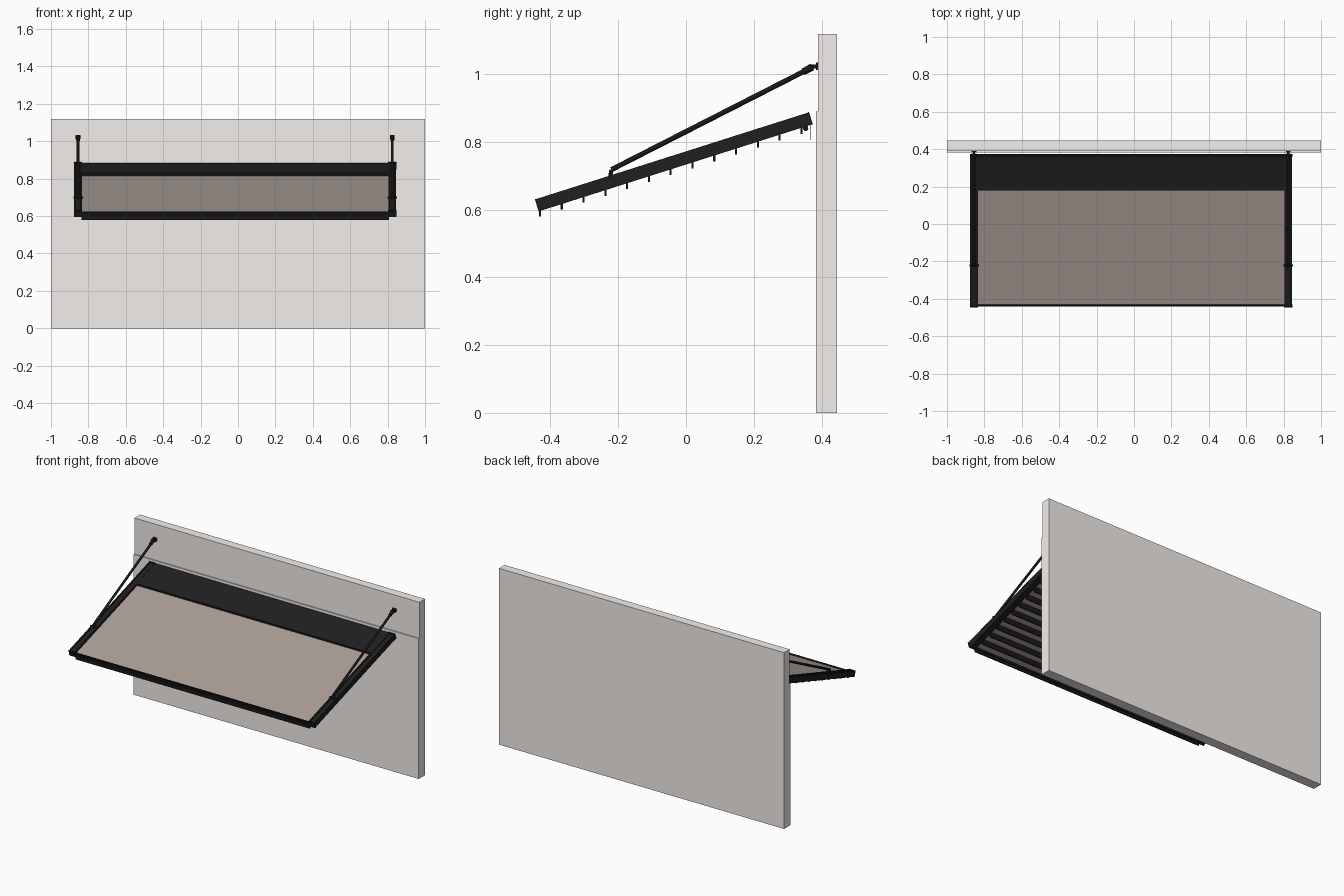
import bpy, bmesh, math
from mathutils import Vector, Matrix

if "Cube" in bpy.data.objects:
    bpy.data.objects.remove(bpy.data.objects["Cube"])

A = math.atan(0.318)                      # roof slope
P0 = Vector((0, -0.446, 0.630))           # top front edge of the frame
CX = -0.015                               # awning centre in x


def mat(name, c):
    m = bpy.data.materials.new(name)
    m.diffuse_color = (*c, 1)
    m.use_nodes = True
    m.node_tree.nodes["Principled BSDF"].inputs["Base Color"].default_value = m.diffuse_color
    return m


DARK = mat("dark_metal", (0.014, 0.014, 0.014))
BLACK = mat("black_metal", (0.009, 0.009, 0.01))
BROWN = mat("brown_panel", (0.40, 0.34, 0.305))
WALL = mat("wall_plaster", (0.89, 0.86, 0.83))


def finish(name, bm, m, world=Matrix()):
    me = bpy.data.meshes.new(name)
    bm.to_mesh(me)
    bm.free()
    me.materials.append(m)
    ob = bpy.data.objects.new(name, me)
    ob.matrix_world = world
    bpy.context.collection.objects.link(ob)
    return ob


def box(name, x, y, z, m, world=Matrix()):
    bm = bmesh.new()
    bmesh.ops.create_cube(bm, size=1)
    for v in bm.verts:
        v.co = [lo + (hi - lo) * (c + 0.5) for c, (lo, hi) in zip(v.co, (x, y, z))]
    return finish(name, bm, m, world)


SLOPE = Matrix.Translation(P0) @ Matrix.Rotation(A, 4, 'X')


def tilted(name, x, s, n, m):
    return box(name, x, s, n, m, SLOPE)


def rod(name, a, b, r, m, sides=16):
    a, b = Vector(a), Vector(b)
    bm = bmesh.new()
    bmesh.ops.create_cone(bm, cap_ends=True, segments=sides, radius1=r, radius2=r,
                          depth=(b - a).length)
    for f in bm.faces:
        f.smooth = len(f.verts) == 4
    q = (b - a).to_track_quat('Z', 'Y').to_matrix().to_4x4()
    return finish(name, bm, m, Matrix.Translation((a + b) / 2) @ q)


# Wall: thicker lower part and set-back upper part
box("wall_lower", (-1, 1), (0.383, 0.446), (0, 0.89), WALL)
box("wall_upper", (-1, 1), (0.39, 0.446), (0.89, 1.118), WALL)

# Roof sheet, rear cover and cross beams
L = 0.849
x0, x1 = CX - 0.822, CX + 0.822
tilted("roof_panel", (x0, x1), (0.01, 0.70), (-0.022, -0.016), BROWN)
tilted("rear_cover", (x0, x1), (0.654, L - 0.002), (-0.022, -0.002), DARK)
tilted("front_beam", (x0, x1), (0.002, 0.010), (-0.037, -0.008), BLACK)
tilted("rear_beam", (x0, x1), (L - 0.010, L), (-0.037, -0.003), BLACK)

# Louvre slats hanging below the panel
for i in range(13):
    y = -0.431 + 0.0643 * i
    z = 0.771 + 0.316 * y
    box(f"slat_{i + 1}", (x0, x1), (y - 0.003, y + 0.003), (z - 0.055, z - 0.02), BLACK)

# Rear seal strip and tube
box("rear_seal", (x0, x1), (0.366, 0.368), (0.805, 0.86), BLACK)
rod("rear_tube", (x0, 0.353, 0.84), (x1, 0.353, 0.84), 0.008, BLACK)

for side, k in (("left", -1), ("right", 1)):
    def xs(a, b):
        return tuple(sorted((CX + k * a, CX + k * b)))
    c = CX + k * 0.84

    # Side rail with raised edges and end caps
    tilted(f"{side}_rail", xs(0.82, 0.860), (0.003, L - 0.003), (-0.037, -0.005), DARK)
    tilted(f"{side}_rail_outer_lip", xs(0.852, 0.861), (0.003, L - 0.003), (-0.006, 0), DARK)
    tilted(f"{side}_rail_inner_lip", xs(0.82, 0.829), (0.003, L - 0.003), (-0.006, 0), DARK)
    tilted(f"{side}_front_cap", xs(0.818, 0.863), (0, 0.004), (-0.038, 0.001), BLACK)
    tilted(f"{side}_rear_cap", xs(0.818, 0.863), (L - 0.004, L), (-0.038, 0.001), BLACK)

    # Tie rod with thicker end fittings
    top, low = Vector((c, 0.368, 1.018)), Vector((c, -0.22, 0.718))
    d = (low - top).normalized()
    rod(f"{side}_tie_rod", top, low, 0.0075, BLACK)
    rod(f"{side}_rod_fitting", top - d * 0.006, top + d * 0.025, 0.0105, BLACK)
    rod(f"{side}_rod_foot", low, (c, -0.226, 0.685), 0.006, BLACK)
    rod(f"{side}_lower_pin", (c - 0.025, -0.222, 0.70), (c + 0.025, -0.222, 0.70), 0.005, BLACK)

    # Wall bracket: plate, tongue and pin
    box(f"{side}_wall_plate", (c - 0.013, c + 0.013), (0.384, 0.391), (1.012, 1.034), BLACK)
    box(f"{side}_bracket_tongue", (c - 0.006, c + 0.006), (0.362, 0.386), (1.017, 1.028), BLACK)
    rod(f"{side}_upper_pin", (c - 0.013, 0.371, 1.02), (c + 0.013, 0.371, 1.02), 0.006, BLACK)
